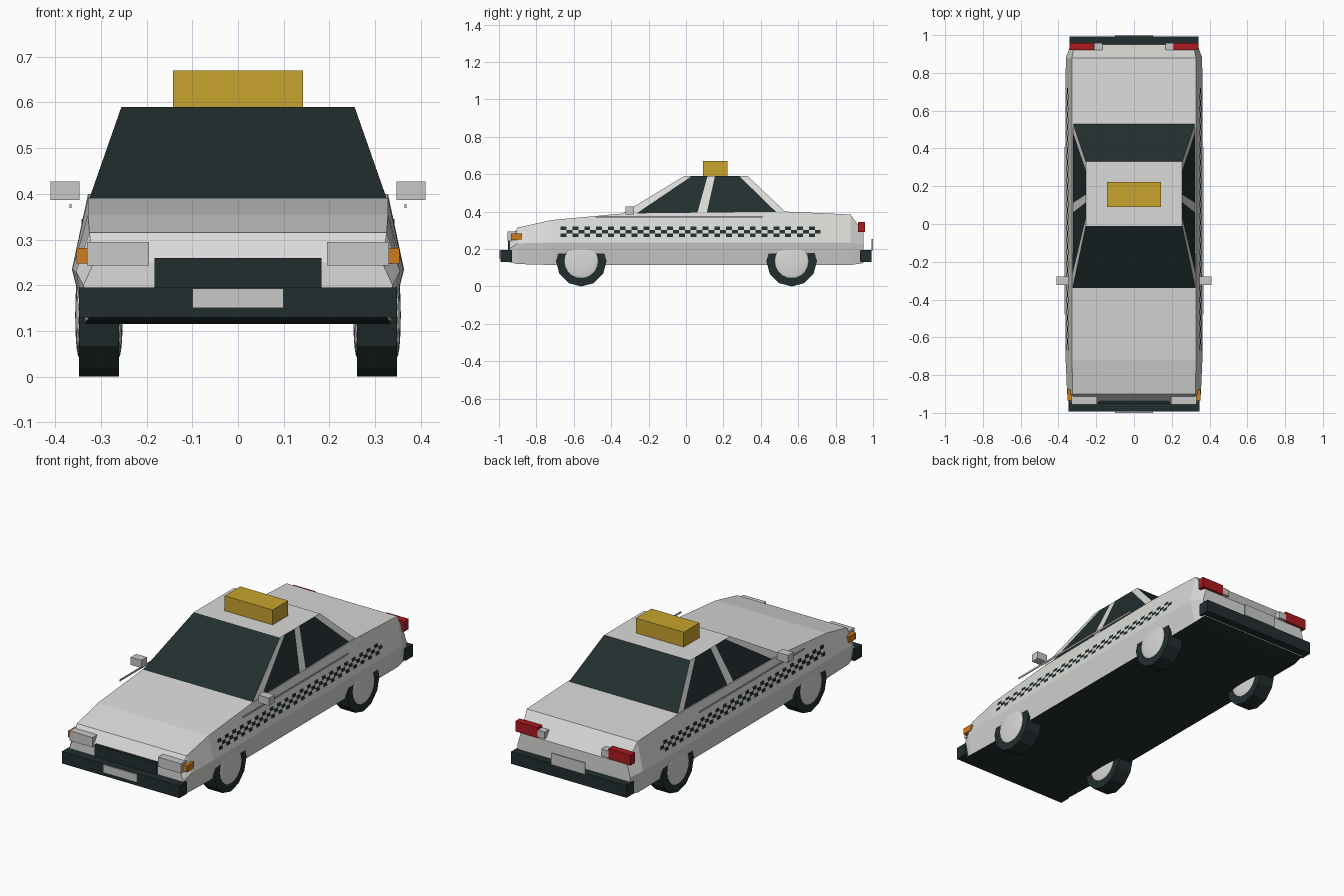
import bpy, bmesh, math
from mathutils import Matrix

if "Cube" in bpy.data.objects:
    bpy.data.objects.remove(bpy.data.objects["Cube"], do_unlink=True)


def material(name, rgb):
    m = bpy.data.materials.new(name)
    m.use_nodes = True
    m.diffuse_color = (*rgb, 1)
    bsdf = next(n for n in m.node_tree.nodes if n.type == 'BSDF_PRINCIPLED')
    bsdf.inputs["Base Color"].default_value = (*rgb, 1)
    return m


WHITE = material("white_paint", (0.70, 0.70, 0.68))
DARK = material("dark_glass_and_rubber", (0.016, 0.027, 0.028))
SILVER = material("silver_trim", (0.58, 0.58, 0.57))
YELLOW = material("yellow_sign", (0.58, 0.37, 0.026))
RED = material("red_lamp", (0.42, 0.010, 0.014))
ORANGE = material("orange_lamp", (0.62, 0.20, 0.012))


def finish(name, bm, mats, mirror=False, smooth=False):
    bmesh.ops.recalc_face_normals(bm, faces=bm.faces)
    me = bpy.data.meshes.new(name)
    for f in bm.faces:
        f.smooth = smooth
    bm.to_mesh(me)
    bm.free()
    for m in mats:
        me.materials.append(m)
    ob = bpy.data.objects.new(name, me)
    bpy.context.collection.objects.link(ob)
    if mirror:
        mod = ob.modifiers.new("Mirror", 'MIRROR')
        mod.use_mirror_merge = False
    return ob


def box(name, mat, x, y, z, mirror=False):
    """Box from (min, max) ranges."""
    bm = bmesh.new()
    size = [r[1] - r[0] for r in (x, y, z)]
    mid = [sum(r) / 2 for r in (x, y, z)]
    bmesh.ops.create_cube(bm, size=1, matrix=Matrix.Translation(mid) @ Matrix.Diagonal((*size, 1)))
    return finish(name, bm, [mat], mirror)


# Body: sections lofted along y (y, sill x/z, waist x/z, shoulder x/z)
sections = [
    (-0.945, 0.325, 0.13, 0.338, 0.20, 0.315, 0.25),
    (-0.90, 0.333, 0.12, 0.354, 0.23, 0.325, 0.315),
    (-0.72, 0.333, 0.115, 0.362, 0.235, 0.328, 0.355),
    (-0.34, 0.333, 0.115, 0.363, 0.235, 0.328, 0.39),
    (0.54, 0.333, 0.115, 0.363, 0.235, 0.328, 0.40),
    (0.88, 0.333, 0.115, 0.361, 0.235, 0.328, 0.385),
    (0.95, 0.325, 0.125, 0.335, 0.22, 0.315, 0.285),
]
bm = bmesh.new()
rings = []
for y, *p in sections:
    half = list(zip(p[0::2], p[1::2]))
    ring = half + [(-x, z) for x, z in reversed(half)]
    rings.append([bm.verts.new((x, y, z)) for x, z in ring])
for a, b in zip(rings, rings[1:]):
    for i in range(6):
        j = (i + 1) % 6
        bm.faces.new((a[i], a[j], b[j], b[i]))
bm.faces.new(rings[0])
bm.faces.new(rings[-1])
bmesh.ops.recalc_face_normals(bm, faces=bm.faces)
for f in bm.faces:
    f.material_index = 1 if f.normal.z < -0.8 else 0
finish("body", bm, [WHITE, DARK])

# Cabin: side strips alternate pillar and window
base_y = [-0.34, -0.265, 0.06, 0.11, 0.49, 0.54]
roof_y = [-0.01, 0.03, 0.115, 0.155, 0.285, 0.33]
bm = bmesh.new()
edges = {}
for s in (1, -1):
    low = [bm.verts.new((s * 0.325, y, 0.39)) for y in base_y]
    high = [bm.verts.new((s * 0.255, y, 0.59)) for y in roof_y]
    for i in range(5):
        f = bm.faces.new((low[i], low[i + 1], high[i + 1], high[i]))
        f.material_index = i % 2
    edges[s] = (low, high)
(rl, rh), (ll, lh) = edges[1], edges[-1]
bm.faces.new(rh + lh[::-1])
for e in (0, -1):
    bm.faces.new((rl[e], rh[e], lh[e], ll[e])).material_index = 1
finish("cabin", bm, [WHITE, DARK])

# Checker band along each flank
bm = bmesh.new()
cols, rows = 44, 3
dy, dz = 1.39 / cols, 0.055 / rows
for c in range(cols):
    for r in range(rows):
        if (c + r) % 2 == 0:
            y, z = -0.67 + c * dy, 0.265 + r * dz
            pts = [(y, z), (y + dy, z), (y + dy, z + dz), (y, z + dz)]
            bm.faces.new([bm.verts.new((0.365 - 0.226 * (v - 0.235), u, v)) for u, v in pts])
finish("checker_band", bm, [DARK], mirror=True)

# Wheels
for label, y in (("front", -0.56), ("rear", 0.565)):
    bm = bmesh.new()
    bmesh.ops.create_cone(bm, cap_ends=True, segments=12, radius1=0.135, radius2=0.135, depth=0.088,
                          matrix=Matrix.Translation((0.304, y, 0.135)) @ Matrix.Rotation(math.pi / 2, 4, 'Y'))
    finish(label + "_tyre", bm, [DARK], mirror=True)
    bm = bmesh.new()
    for x in (0.26, 0.348):
        bmesh.ops.create_uvsphere(
            bm, u_segments=24, v_segments=10, radius=1,
            matrix=Matrix.Translation((x, y, 0.135)) @ Matrix.Diagonal((0.008, 0.092, 0.092, 1)))
    finish(label + "_hubcaps", bm, [WHITE], mirror=True, smooth=True)

# Front end
box("front_bumper", DARK, (-0.348, 0.348), (-0.993, -0.93), (0.13, 0.195))
box("front_plate", SILVER, (-0.1, 0.1), (-1.0, -0.992), (0.15, 0.193))
box("grille", DARK, (-0.183, 0.183), (-0.952, -0.92), (0.19, 0.26))
box("headlight", SILVER, (0.195, 0.33), (-0.955, -0.90), (0.243, 0.295), True)
box("indicator", ORANGE, (0.33, 0.353), (-0.935, -0.877), (0.248, 0.282), True)

# Rear end
box("rear_bumper", DARK, (-0.342, 0.342), (0.93, 0.993), (0.13, 0.195))
box("rear_plate", SILVER, (-0.1, 0.1), (0.992, 1.0), (0.193, 0.255))
box("tail_light", RED, (0.21, 0.342), (0.92, 0.957), (0.29, 0.345), True)
box("reversing_light", SILVER, (0.168, 0.21), (0.92, 0.957), (0.295, 0.332), True)

# Side trim, mirrors and roof sign
box("side_trim", SILVER, (0.364, 0.368), (-0.48, 0.41), (0.369, 0.378), True)
box("wing_mirror", SILVER, (0.347, 0.41), (-0.323, -0.277), (0.386, 0.427), True)
box("roof_sign", YELLOW, (-0.142, 0.142), (0.09, 0.222), (0.588, 0.67))
